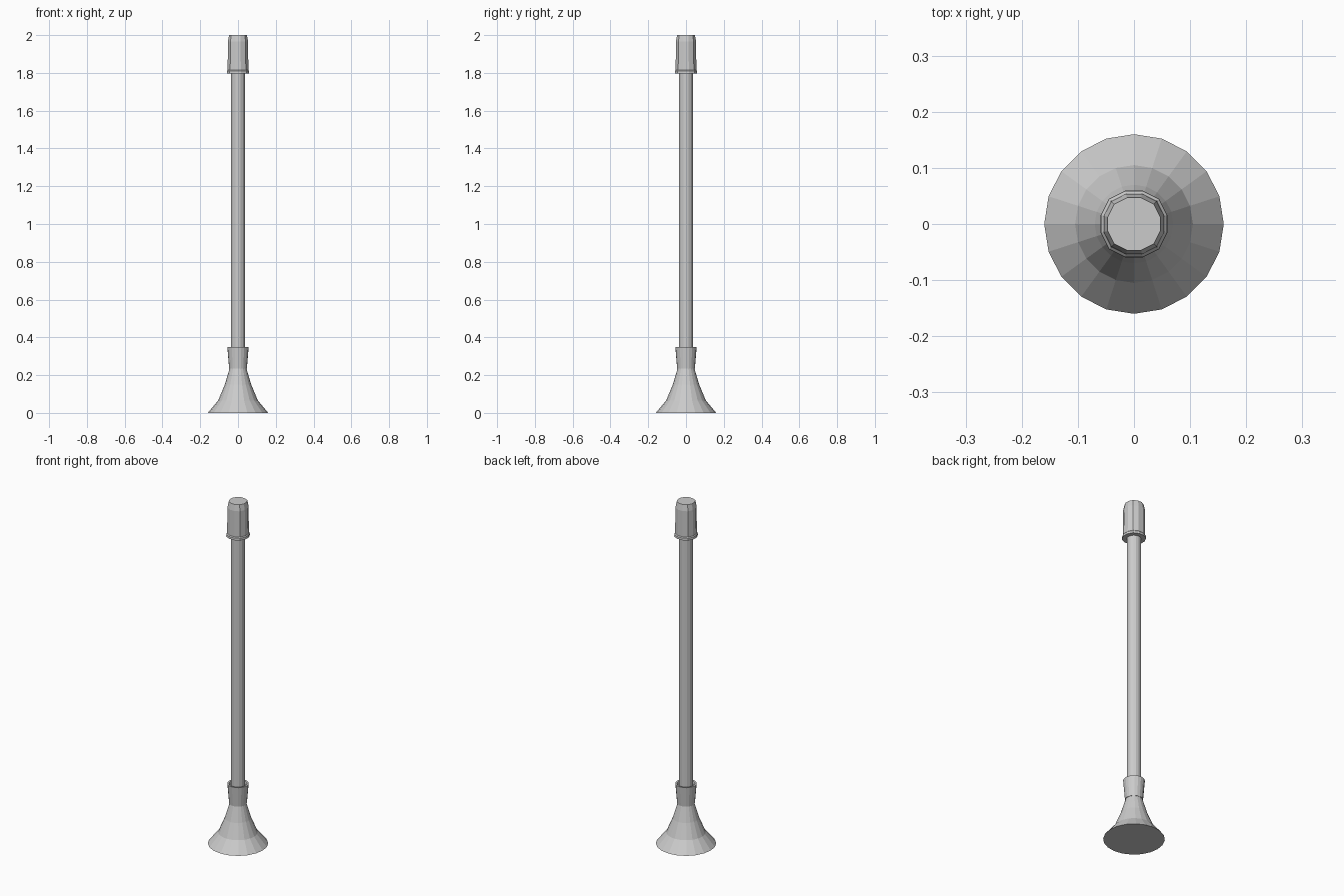
import bpy, bmesh
from math import cos, sin, pi

if "Cube" in bpy.data.objects:
    bpy.data.objects.remove(bpy.data.objects["Cube"])


def lathe(name, profile, sides, turn=0.0, square=0.0):
    """Spin (radius, z) points into a closed faceted body; square pushes the diagonals out."""
    bm = bmesh.new()
    rings = []
    for r, z in profile:
        ring = []
        for i in range(sides):
            a = turn + 2 * pi * i / sides
            k = r * (1 + square * sin(2 * a) ** 2)
            ring.append(bm.verts.new((k * cos(a), k * sin(a), z)))
        rings.append(ring)
    for low, high in zip(rings, rings[1:]):
        for i in range(sides):
            j = (i + 1) % sides
            bm.faces.new((low[i], low[j], high[j], high[i]))
    bm.faces.new(rings[0][::-1])
    bm.faces.new(rings[-1])
    bmesh.ops.recalc_face_normals(bm, faces=bm.faces)
    mesh = bpy.data.meshes.new(name)
    bm.to_mesh(mesh)
    bm.free()
    obj = bpy.data.objects.new(name, mesh)
    bpy.context.collection.objects.link(obj)
    return obj


# Flared foot
lathe("flared_base", [(0.16, 0), (0.105, 0.066), (0.07, 0.15), (0.043, 0.24)], 20)

# Tapered collar with a shallow recess around the shaft
lathe("collar", [(0.047, 0.235), (0.0565, 0.35), (0.048, 0.35), (0.045, 0.335)], 20)

# Long shaft
lathe("shaft", [(0.037, 0.24), (0.037, 1.83)], 16)

# Rounded-square end cap with a small lip and bevelled top
lathe("end_cap",
      [(0.061, 1.797), (0.0605, 1.81), (0.056, 1.815), (0.055, 1.965), (0.048, 2.0)],
      12, turn=pi / 12, square=0.04)
